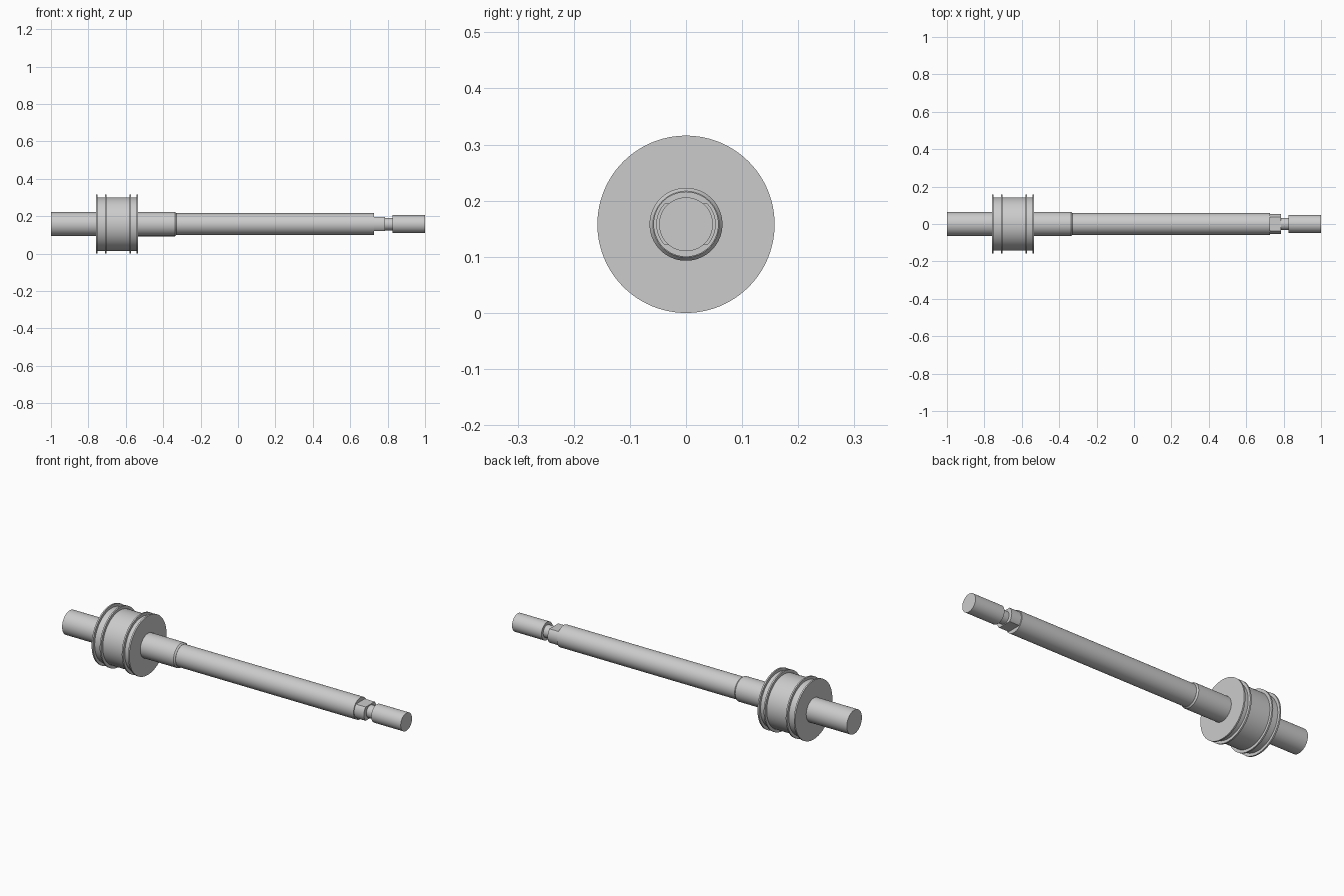
import bpy, bmesh, math
from mathutils import Vector

if "Cube" in bpy.data.objects:
    bpy.data.objects.remove(bpy.data.objects["Cube"])

AXIS_Z = 0.158
SIDES = 96


def turned(name, profile, flat=None):
    """Solid of revolution about the x axis from (x, radius) points; flat = half height of two milled flats."""
    bm = bmesh.new()
    rings = []
    for x, r in profile:
        rings.append([bm.verts.new((x, r * math.cos(a), r * math.sin(a)))
                      for a in (2 * math.pi * i / SIDES for i in range(SIDES))])
    for a, b in zip(rings, rings[1:]):
        for i in range(SIDES):
            j = (i + 1) % SIDES
            bm.faces.new((a[i], a[j], b[j], b[i]))
    bm.faces.new(rings[0])
    bm.faces.new(rings[-1])
    if flat:
        for s in (1, -1):
            res = bmesh.ops.bisect_plane(bm, geom=bm.verts[:] + bm.edges[:] + bm.faces[:],
                                         plane_co=Vector((0, 0, s * flat)),
                                         plane_no=Vector((0, 0, s)), clear_outer=True)
            edges = [e for e in res["geom_cut"] if isinstance(e, bmesh.types.BMEdge)]
            bmesh.ops.holes_fill(bm, edges=edges)
    bmesh.ops.recalc_face_normals(bm, faces=bm.faces)
    mesh = bpy.data.meshes.new(name)
    bm.to_mesh(mesh)
    bm.free()
    ob = bpy.data.objects.new(name, mesh)
    ob.location.z = AXIS_Z
    bpy.context.collection.objects.link(ob)
    bpy.ops.object.select_all(action='DESELECT')
    ob.select_set(True)
    bpy.context.view_layer.objects.active = ob
    bpy.ops.object.shade_smooth_by_angle(angle=math.radians(25))
    return ob


# Drum with four thin raised rims
R_DRUM, R_RIM, T = 0.143, 0.158, 0.008
drum = []
for x in (-0.759, -0.711, -0.580, -0.543):
    drum += [(x, R_DRUM), (x, R_RIM), (x + T, R_RIM), (x + T, R_DRUM)]
turned("flanged_drum", drum[1:-1])

# Rear stub and front shoulder with chamfered end
turned("rear_stub", [(-1.0, 0.064), (-0.755, 0.064)])
turned("shoulder", [(-0.54, 0.065), (-0.338, 0.065), (-0.33, 0.059)])

# Long rod
turned("long_rod", [(-0.335, 0.058), (0.727, 0.058)])

# Wrench flats, neck and end pin
turned("wrench_flats", [(0.725, 0.053), (0.785, 0.053)], flat=0.037)
turned("neck", [(0.783, 0.033), (0.827, 0.033)])
turned("end_pin", [(0.825, 0.048), (1.0, 0.048)])
